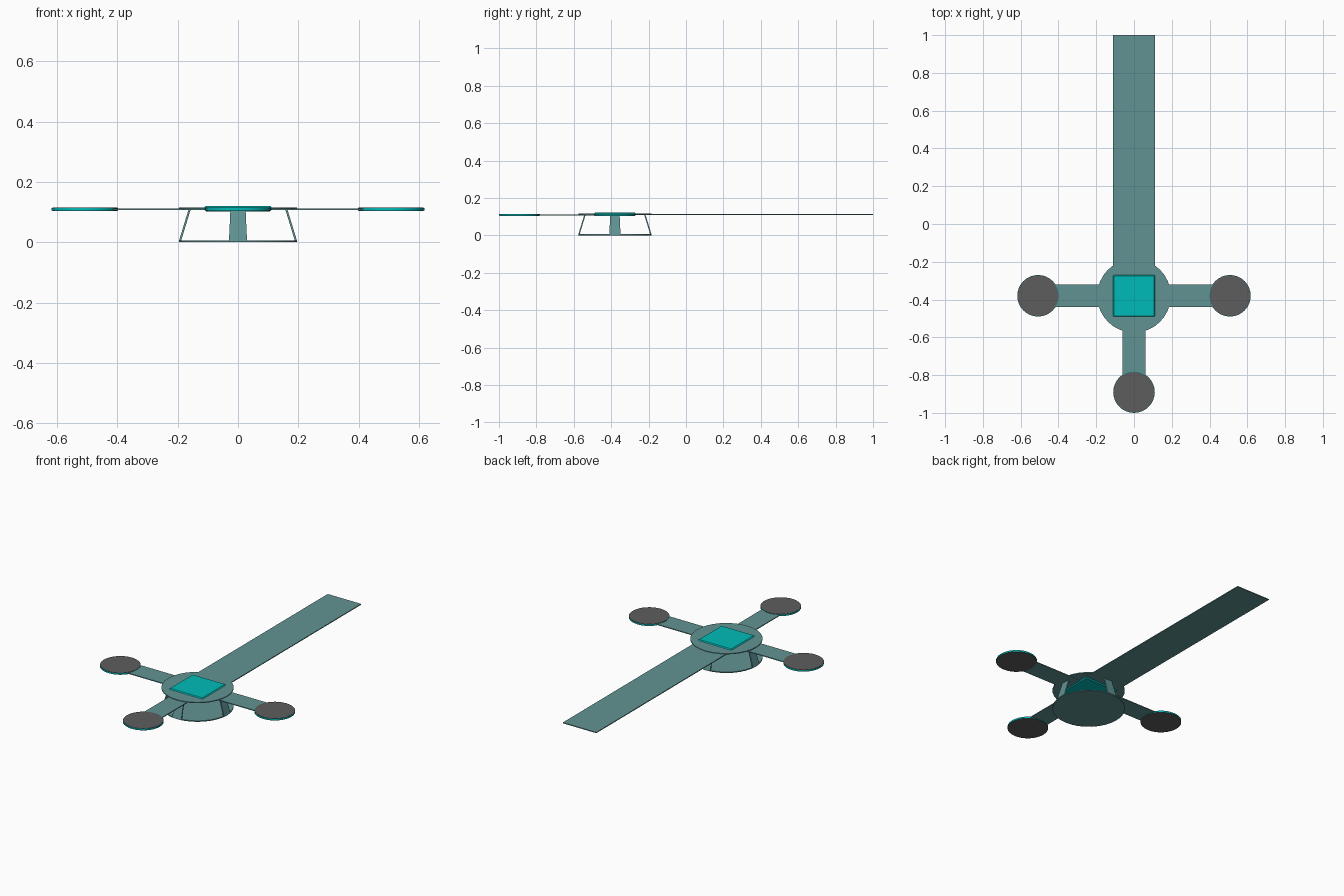
import bpy, bmesh
from math import pi, cos, sin

if "Cube" in bpy.data.objects:
    bpy.data.objects.remove(bpy.data.objects["Cube"])

CY = -0.38          # hub centre in y


def material(name, col):
    m = bpy.data.materials.new(name)
    m.diffuse_color = (*col, 1)
    m.use_nodes = True
    m.node_tree.nodes["Principled BSDF"].inputs["Base Color"].default_value = m.diffuse_color
    return m


SLATE = material("slate_teal", (0.12, 0.29, 0.29))
CYAN = material("bright_cyan", (0.0, 0.5, 0.48))
GREY = material("dark_grey", (0.11, 0.11, 0.11))


def finish(name, bm, mat):
    bmesh.ops.recalc_face_normals(bm, faces=bm.faces)
    me = bpy.data.meshes.new(name)
    bm.to_mesh(me)
    bm.free()
    ob = bpy.data.objects.new(name, me)
    bpy.context.collection.objects.link(ob)
    me.materials.append(mat)
    return ob


def box(name, x0, x1, y0, y1, z0, z1, mat):
    bm = bmesh.new()
    bmesh.ops.create_cube(bm, size=1)
    for v in bm.verts:
        v.co = (x1 if v.co.x > 0 else x0, y1 if v.co.y > 0 else y0,
                z1 if v.co.z > 0 else z0)
    return finish(name, bm, mat)


def disc(name, x, y, r, z0, z1, mat, sides=32):
    bm = bmesh.new()
    bmesh.ops.create_cone(bm, cap_ends=True, segments=sides,
                          radius1=r, radius2=r, depth=z1 - z0)
    bmesh.ops.translate(bm, verts=bm.verts, vec=(x, y, (z0 + z1) / 2))
    ob = finish(name, bm, mat)
    bpy.context.view_layer.objects.active = ob
    ob.select_set(True)
    bpy.ops.object.shade_smooth_by_angle()
    ob.select_set(False)
    return ob


# lower and upper hub plates
disc("base_plate", 0, CY, 0.195, 0.0, 0.006, SLATE)
disc("hub_plate", 0, CY, 0.195, 0.111, 0.116, SLATE)

# square bevelled core
core = box("hub_core", -0.112, 0.112, CY - 0.112, CY + 0.112, 0.102, 0.121, CYAN)
bev = core.modifiers.new("bevel", 'BEVEL')
bev.width = 0.006
bev.segments = 1

# long tail strip
box("long_strip", -0.11, 0.11, CY, 1.0, 0.108, 0.113, SLATE)

# three arms with round pads
for side, dx, dy in (("left", -1, 0), ("right", 1, 0), ("front", 0, -1)):
    xs = sorted((dx * 0.1, dx * 0.415)) if dx else (-0.06, 0.06)
    ys = sorted((CY + dy * 0.1, CY + dy * 0.425)) if dy else (CY - 0.06, CY + 0.06)
    box(side + "_arm", *xs, *ys, 0.107, 0.112, SLATE)
    px, py = dx * 0.508, CY + dy * 0.51
    disc(side + "_pad_rim", px, py, 0.11, 0.105, 0.113, CYAN)
    disc(side + "_pad_top", px, py, 0.108, 0.113, 0.1145, GREY)
    disc(side + "_pad_bottom", px, py, 0.108, 0.1035, 0.105, GREY)

# four splayed flat legs between the plates
for i, side in enumerate(("right", "back", "left", "front")):
    a = i * pi / 2
    bm = bmesh.new()
    bmesh.ops.create_cube(bm, size=1)
    for v in bm.verts:
        top = v.co.z > 0
        r = (0.163 if top else 0.196) - (0 if v.co.x > 0 else 0.007)
        w = (0.025 if top else 0.03) * (1 if v.co.y > 0 else -1)
        v.co = (r * cos(a) - w * sin(a), CY + r * sin(a) + w * cos(a),
                0.112 if top else 0.004)
    finish(side + "_leg", bm, SLATE)
